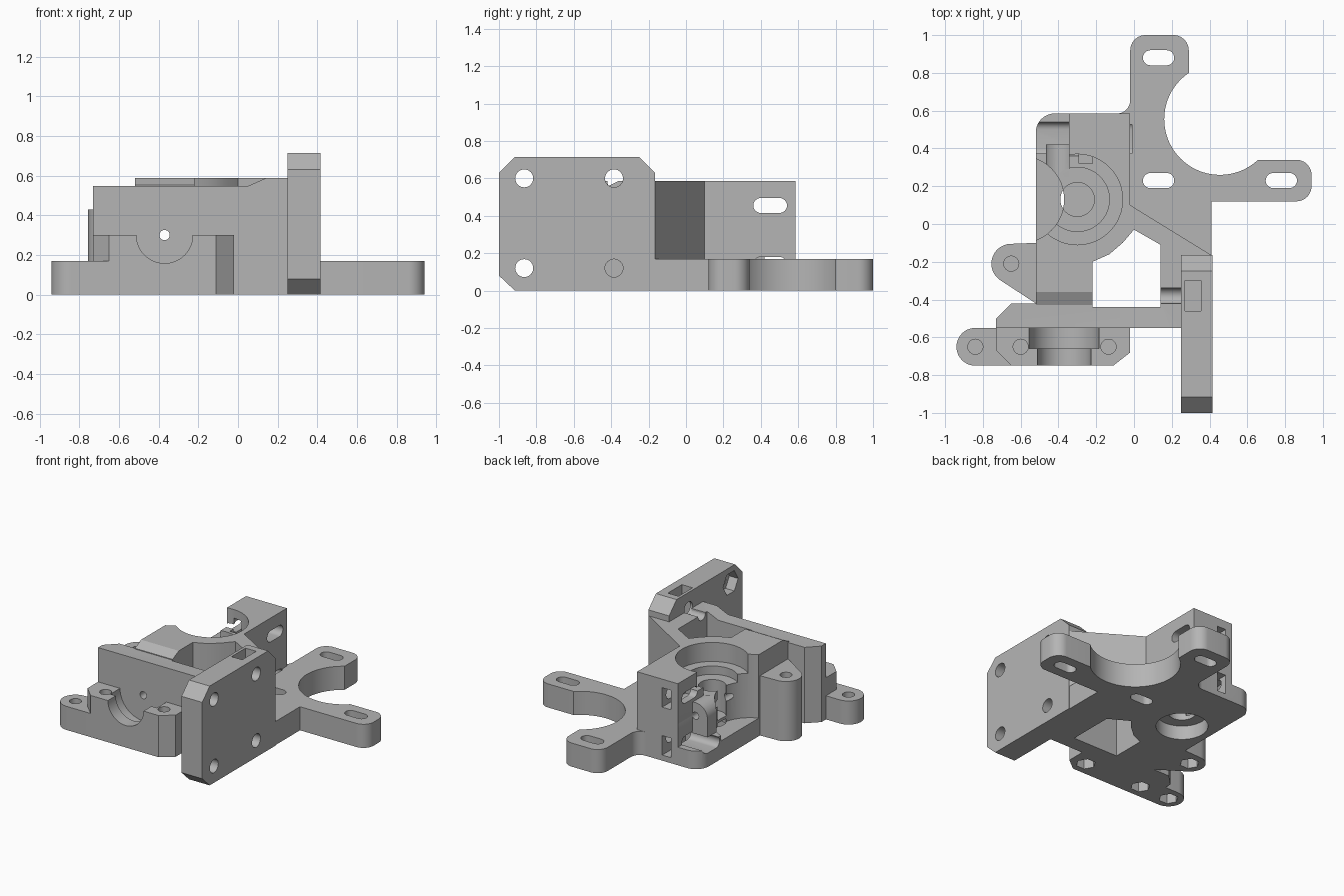
import bpy, bmesh, math
from mathutils import Vector

if "Cube" in bpy.data.objects:
    bpy.data.objects.remove(bpy.data.objects["Cube"])

grey = bpy.data.materials.new("plain_grey")
grey.use_nodes = True
grey.diffuse_color = (0.46, 0.46, 0.46, 1)
grey.node_tree.nodes["Principled BSDF"].inputs["Base Color"].default_value = grey.diffuse_color


def prism(name, pts, lo, hi, axis="Z"):
    """Extrude a 2D outline along an axis."""
    place = {"X": lambda u, v, w: (w, u, v),
             "Y": lambda u, v, w: (u, w, v),
             "Z": lambda u, v, w: (u, v, w)}[axis]
    bm = bmesh.new()
    a = [bm.verts.new(place(u, v, lo)) for u, v in pts]
    b = [bm.verts.new(place(u, v, hi)) for u, v in pts]
    bm.faces.new(a)
    bm.faces.new(b)
    for i in range(len(pts)):
        j = (i + 1) % len(pts)
        bm.faces.new((a[i], a[j], b[j], b[i]))
    bmesh.ops.recalc_face_normals(bm, faces=bm.faces)
    mesh = bpy.data.meshes.new(name)
    bm.to_mesh(mesh)
    bm.free()
    mesh.materials.append(grey)
    ob = bpy.data.objects.new(name, mesh)
    bpy.context.collection.objects.link(ob)
    return ob


def arc(u, v, r, a0=0, a1=360, n=48):
    closed = a1 - a0 == 360
    steps = n if closed else n + 1
    return [(u + r * math.cos(math.radians(a0 + (a1 - a0) * i / n)),
             v + r * math.sin(math.radians(a0 + (a1 - a0) * i / n))) for i in range(steps)]


def slot(u, v, half, r):
    return arc(u + half, v, r, -90, 90, 12) + arc(u - half, v, r, 90, 270, 12)


def rect(u0, v0, u1, v1):
    return [(u0, v0), (u1, v0), (u1, v1), (u0, v1)]


def rounded(corners, n=8):
    """Outline from (u, v, radius) corners."""
    out = []
    for i, (u, v, r) in enumerate(corners):
        p = Vector((u, v))
        if r == 0:
            out.append((u, v))
            continue
        d0 = (Vector(corners[i - 1][:2]) - p).normalized()
        d1 = (Vector(corners[(i + 1) % len(corners)][:2]) - p).normalized()
        half = d0.angle(d1) / 2
        t = r / math.tan(half)
        c = p + (d0 + d1).normalized() * r / math.sin(half)
        s, e = p + d0 * t - c, p + d1 * t - c
        for k in range(n + 1):
            q = s.lerp(e, k / n).normalized() * r + c
            out.append((q.x, q.y))
    return out


def cutter(*args):
    ob = prism("cutter", *args)
    ob.hide_render = True
    return ob


def cut(ob, cutters):
    bpy.ops.object.select_all(action="DESELECT")
    ob.select_set(True)
    bpy.context.view_layer.objects.active = ob
    for c in cutters:
        m = ob.modifiers.new("cut", "BOOLEAN")
        m.operation, m.solver, m.object = "DIFFERENCE", "EXACT", c
        bpy.ops.object.modifier_apply(modifier=m.name)
    bpy.ops.object.shade_smooth_by_angle(angle=math.radians(25))


# Solid parts
base = prism("base_and_motor_mount", rounded([
    (-.52, -.43, 0), (.25, -.43, 0), (.25, -.165, 0), (.41, -.165, 0), (.41, .12, 0),
    (.94, .12, .08), (.94, .34, .08), (.66, .34, 0), (.29, .34, 0), (.29, .79, 0),
    (.29, 1, .08), (-.02, 1, .08), (-.02, .585, .07), (-.52, .585, .1)]), 0, .17)
body = prism("gear_housing", [
    (-.52, -.43), (.25, -.43), (.25, -.165), (.41, -.165), (-.02, .1), (-.02, .585),
    (-.345, .585), (-.345, .25), (-.52, .25)], .17, .587)
guide = prism("filament_guide", arc(-.37, .3, .095, 0, 180, 24)
              + [(-.465, .17), (-.275, .17)], .2, .42, "Y")
wall = prism("front_wall", [
    (-.73, 0), (.25, 0), (.25, .587), (.14, .587), (.05, .547), (-.73, .547)],
    -.55, -.42, "Y")
plate = prism("carriage_plate", [
    (-1, .08), (-.915, 0), (-.165, 0), (-.165, .63), (-.25, .715), (-.915, .715), (-1, .63)],
    .25, .415, "X")
saddle = prism("bearing_saddle", [
    (-.73, -.55), (-.73, -.67), (-.65, -.75), (-.11, -.75), (-.02, -.68), (-.02, -.55)], 0, .3)
lug = prism("mounting_lug", arc(-.84, -.65, .1, 90, 270, 24)
            + [(-.65, -.75), (-.65, -.55)], 0, .17)
hinge = prism("hinge_post", [(-.52, -.42), (-.52, -.1)]
              + arc(-.65, -.21, .105, 95, 239, 24), 0, .43)

# Clearances through the centre
window = cutter([(-.22, -.44), (.14, -.44), (.14, -.11), (0, -.03), (-.06, -.1),
                 (-.13, -.16), (-.22, -.2)], -.1, .8)
idler_space = cutter(arc(-.6, .13, .23), .13, .8)
bores = [cutter(arc(-.3, .13, r), lo, hi)
         for r, lo, hi in ((.24, .45, .8), (.17, .39, .5), (.09, .17, .45))]
under_bores = [cutter(arc(-.3, .13, .17), -.1, .1), cutter(arc(-.3, .13, .09), -.1, .15)]
filament_hole = cutter(arc(-.37, .3, .026, 0, 360, 24), -1.1, .7, "Y")

# Tension bolt slots and their nut pockets
bolt_slots = [cutter(slot(.45, z, .05, .04), -.6, -.01, "X") for z in (.14, .455)]
nut_pockets = [cutter(rect(-.29, z - .07, -.22, z + .07), .32, .7, "Y") for z in (.11, .455)]
corner_step = cutter(rect(-.7, .4, -.345, .7), .13, .3)
bolt_groove = cutter(arc(-.38, .587, .042, 0, 360, 24), .1, .27, "X")
front_ramp = cutter([(-.44, .547), (-.36, .587), (-.36, .7), (-.44, .7)], -.6, -.22, "X")

# Motor mount cut-outs
motor_cuts = [cutter(arc(.455, .555, .295, 0, 360, 72), -.1, .3)]
motor_cuts += [cutter(slot(x, y, .043, .04), -.1, .3)
               for x, y in ((.13, .88), (.13, .23), (.78, .23))]

cut(base, motor_cuts + [window, idler_space] + under_bores
    + [bolt_slots[0], nut_pockets[0], corner_step])
cut(body, [window, idler_space] + bores + [filament_hole] + bolt_slots + nut_pockets
    + [bolt_groove, front_ramp])
cut(guide, [idler_space] + bores + [filament_hole])

# Front wall corner
wall_corner = cutter([(-.65, -.42), (-.73, -.5), (-.9, -.5), (-.9, -.3), (-.65, -.3)], -.1, .8)
cut(wall, [window, wall_corner, filament_hole])

# Carriage bolt holes, hex recesses and the drop-in nut slot
plate_cuts = [cutter(arc(y, z, .048, 0, 360, 32), lo, .6, "X")
              for y, z, lo in ((-.865, .6, .1), (-.865, .12, .1), (-.385, .6, .1), (-.385, .12, .26))]
plate_cuts += [cutter(arc(-.865, z, .085, 0, 360, 6), .1, .32, "X") for z in (.12, .6)]
plate_cuts.append(cutter(rect(.27, -.46, .355, -.3), .5, .8))
cut(plate, plate_cuts)

# Saddle seats and blind screw holes with nut traps below
seats = [cutter(arc(-.37, .3, .185), -.66, -.5, "Y"), cutter(arc(-.37, .3, .142), -.8, -.6, "Y")]
screws = [cutter(arc(x, y, .04, 0, 360, 24), .09, .8)
          for x, y in ((-.84, -.65), (-.6, -.65), (-.135, -.65), (-.65, -.21))]
traps = [cutter(arc(x, y, .065, 0, 360, 6), -.1, .075)
         for x, y in ((-.84, -.65), (-.6, -.65), (-.135, -.65), (-.65, -.21))]
cut(saddle, seats + screws[1:3] + traps[1:3])
cut(lug, [screws[0], traps[0], screws[1], traps[1]])
cut(hinge, [screws[3], traps[3]])

for ob in [o for o in bpy.data.objects if o.name.startswith("cutter")]:
    bpy.data.objects.remove(ob)
